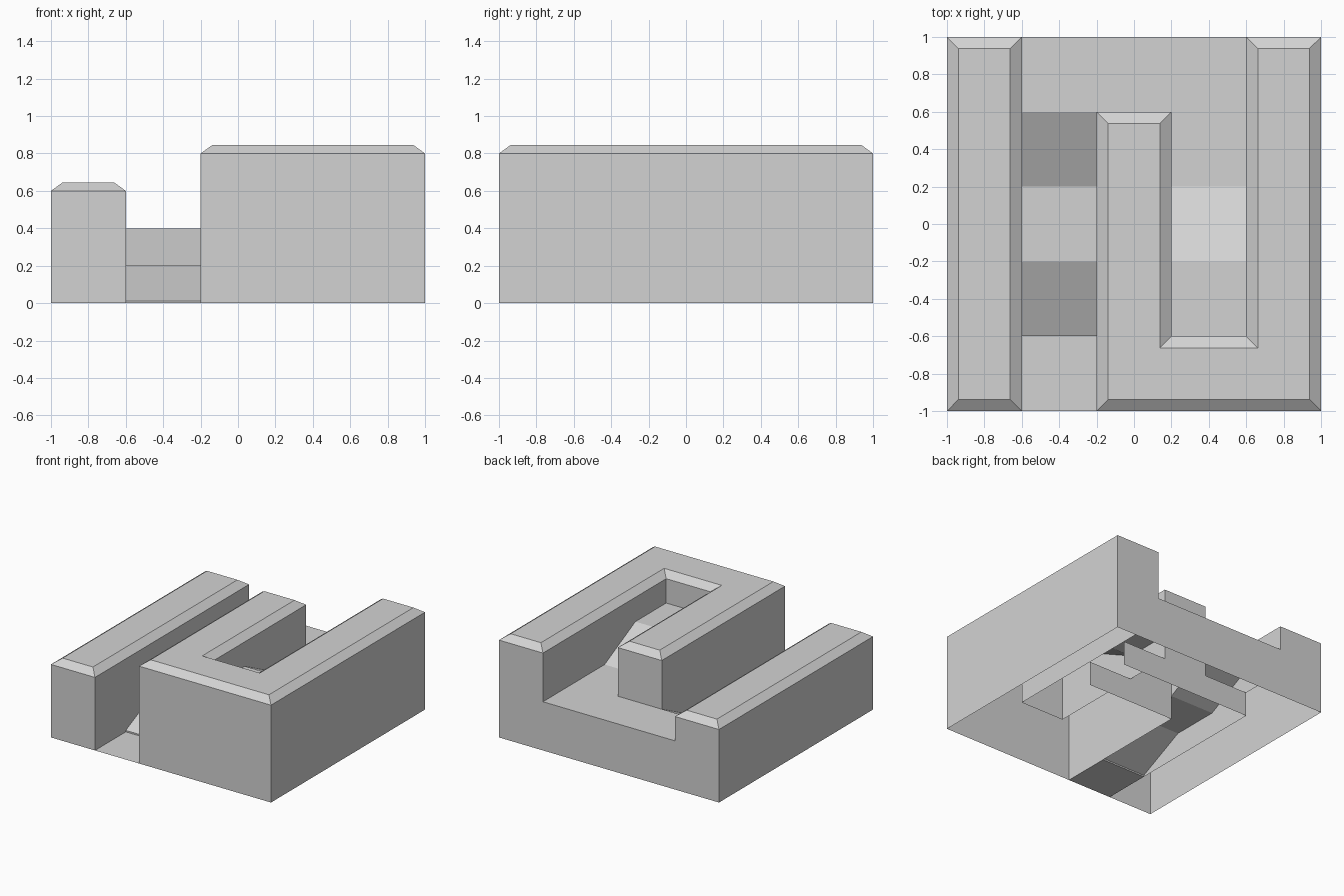
import bpy
import bmesh
from mathutils import Vector

if "Cube" in bpy.data.objects:
    bpy.data.objects.remove(bpy.data.objects["Cube"])

INSET, RISE = 0.062, 0.045

grey = bpy.data.materials.new("light grey")
grey.use_nodes = True
colour = (0.65, 0.65, 0.65, 1)
grey.diffuse_color = colour
grey.node_tree.nodes["Principled BSDF"].inputs["Base Color"].default_value = colour


def finish(name, bm):
    mesh = bpy.data.meshes.new(name)
    bm.to_mesh(mesh)
    bm.free()
    mesh.materials.append(grey)
    obj = bpy.data.objects.new(name, mesh)
    bpy.context.collection.objects.link(obj)


def strip(name, x0, x1, profile):
    """Sweep a (y, z) profile from x0 to x1."""
    bm = bmesh.new()
    rows = [[bm.verts.new((x, y, z)) for x in (x0, x1)] for y, z in profile]
    for a, b in zip(rows, rows[1:]):
        bm.faces.new((a[0], a[1], b[1], b[0]))
    finish(name, bm)


def wall_block(name, outline, foot, height):
    """Open-bottomed wall with a chamfered top; foot gives each side's lower heights."""
    bm = bmesh.new()
    pts = [Vector(p) for p in outline]
    n = len(pts)
    dirs = [(pts[(i + 1) % n] - pts[i]).normalized() for i in range(n)]
    inward = [Vector((-d.y, d.x)) for d in dirs]
    rim, top = [], []
    for i, p in enumerate(pts):
        a, b = inward[i - 1], inward[i]
        q = p + (a + b) * INSET / (1 + a.dot(b))
        rim.append(bm.verts.new((*p, height)))
        top.append(bm.verts.new((*q, height + RISE)))
    for i in range(n):
        j = (i + 1) % n
        low_a, low_b = foot[i]
        a = bm.verts.new((*pts[i], low_a))
        b = bm.verts.new((*pts[j], low_b))
        bm.faces.new((a, b, rim[j], rim[i]))
        bm.faces.new((rim[i], rim[j], top[j], top[i]))
    bm.faces.new(top)
    finish(name, bm)


GROUND, RAISED = (0, 0), (0.2, 0.2)

# Chamfered walls
wall_block("low_wall",
           [(-1, -1), (-0.6, -1), (-0.6, 0.6), (-0.6, 1), (-1, 1)],
           [GROUND, GROUND, RAISED, GROUND, GROUND], 0.6)
wall_block("hooked_wall",
           [(-0.2, -1), (1, -1), (1, 1), (0.6, 1), (0.6, -0.6),
            (0.2, -0.6), (0.2, 0.6), (-0.2, 0.6), (-0.2, 0.2)],
           [GROUND, GROUND, GROUND, RAISED, RAISED,
            RAISED, RAISED, (0.4, 0.2), GROUND], 0.8)

# Rising path: entry ramps, back landing and upper ramp
strip("entry_path", -0.6, -0.2,
      [(-1, 0), (-0.6, 0), (-0.6, 0.012), (-0.2, 0.2), (0.2, 0.2), (0.6, 0.4)])
strip("back_landing", -0.6, 0.6, [(0.6, 0.4), (1, 0.4), (1, 0)])
strip("upper_path", 0.2, 0.6,
      [(-0.6, 0.6), (-0.2, 0.6), (0.2, 0.4), (0.6, 0.4)])

# Partitions in the hollow underside
strip("landing_partition", -0.6, 0.6, [(0.6, 0), (0.6, 0.2)])
strip("path_partition", 0.2, 0.6, [(0.2, 0), (0.2, 0.2)])
strip("wall_partition", -0.2, 0.2, [(0.2, 0), (0.2, 0.8)])
